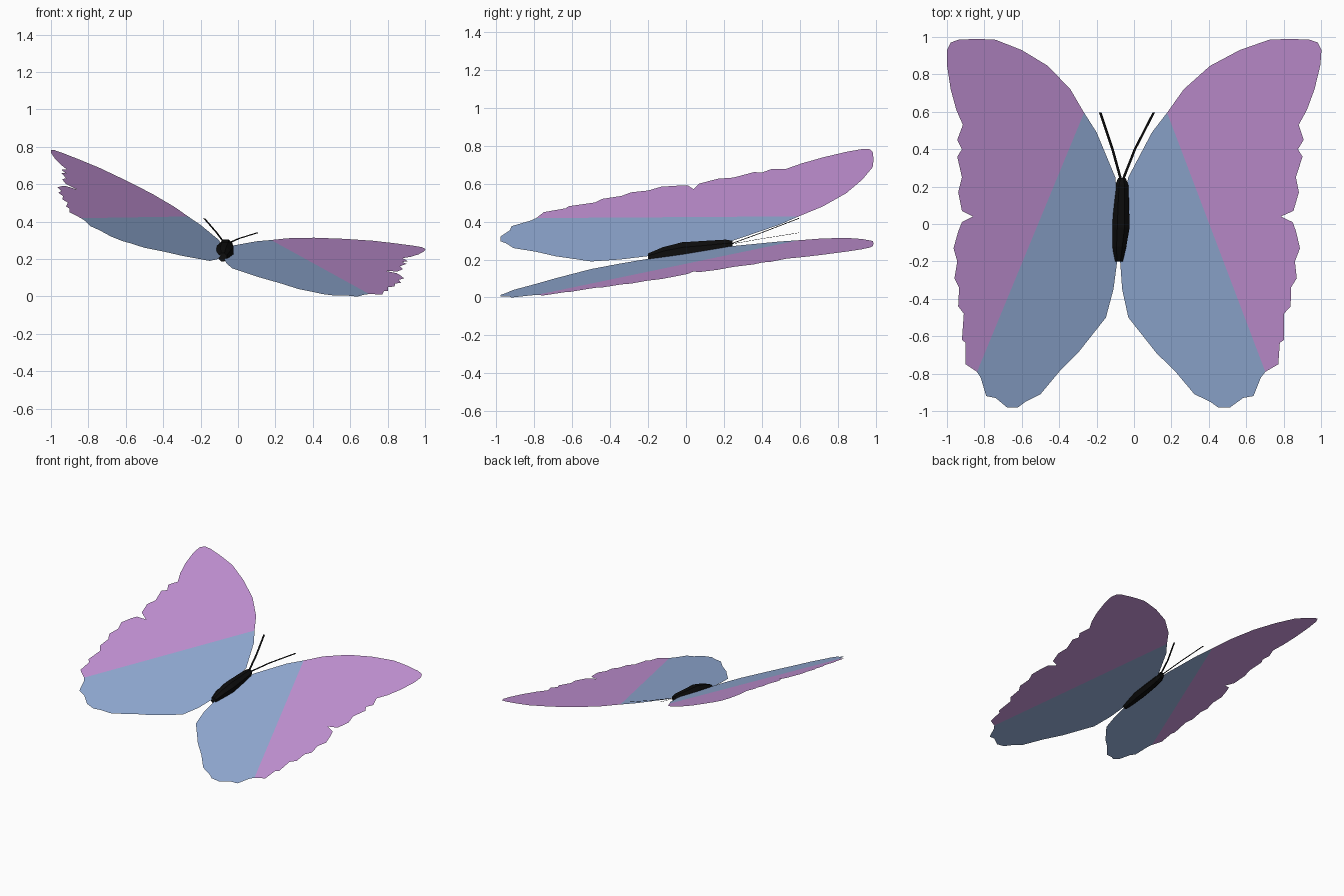
import bpy, bmesh, math
from mathutils import Vector

if "Cube" in bpy.data.objects:
    bpy.data.objects.remove(bpy.data.objects["Cube"])


def material(name, rgb):
    m = bpy.data.materials.new(name)
    m.diffuse_color = (*rgb, 1)
    m.use_nodes = True
    m.node_tree.nodes["Principled BSDF"].inputs["Base Color"].default_value = m.diffuse_color
    return m


BLUE = material("wing blue", (0.305, 0.434, 0.70))
LILAC = material("wing lilac", (0.578, 0.305, 0.70))
BLACK = material("body black", (0.004, 0.004, 0.004))


def finish(bm, name, mats):
    me = bpy.data.meshes.new(name)
    bm.to_mesh(me)
    bm.free()
    ob = bpy.data.objects.new(name, me)
    for m in mats:
        me.materials.append(m)
    bpy.context.collection.objects.link(ob)
    return ob


# Wing planform seen from above: leading edge, root, rear lobe, scalloped edge
OUTLINE = [(-.27, .6), (-.2, .49), (-.1, .25), (-.085, .1), (-.08, -.1), (-.09, -.2),
           (-.11, -.35), (-.15, -.5), (-.3, -.69), (-.4, -.79), (-.5, -.91),
           (-.58, -.95), (-.62, -.98), (-.68, -.98), (-.74, -.93), (-.79, -.92),
           (-.82, -.82), (-.84, -.79), (-.9, -.75), (-.9, -.635), (-.92, -.62),
           (-.91, -.48), (-.94, -.44), (-.935, -.34), (-.96, -.29), (-.945, -.2),
           (-.965, -.13), (-.94, -.04), (-.92, .01), (-.86, .04), (-.92, .07),
           (-.94, .17), (-.92, .25), (-.945, .36), (-.92, .4), (-.945, .45),
           (-.915, .53), (-.95, .61), (-.98, .72), (-1, .85), (-1, .93),
           (-.98, .97), (-.94, .985), (-.84, .99), (-.74, .985), (-.6, .93),
           (-.46, .845), (-.34, .72)]
SPLIT_A, SPLIT_B = Vector((-.265, .6, 0)), Vector((-.835, -.78, 0))


def wing(name, place):
    bm = bmesh.new()
    bm.faces.new([bm.verts.new((x, y, 0)) for x, y in OUTLINE])
    bmesh.ops.triangulate(bm, faces=bm.faces[:])
    # cut along the colour border, lilac on the outer side
    d = SPLIT_B - SPLIT_A
    n = Vector((d.y, -d.x, 0)).normalized()
    bmesh.ops.bisect_plane(bm, geom=bm.verts[:] + bm.edges[:] + bm.faces[:],
                           plane_co=SPLIT_A, plane_no=n)
    outward = 1 if n.x < 0 else -1
    for f in bm.faces:
        side = (f.calc_center_median() - SPLIT_A).dot(n) * outward
        f.material_index = 1 if side > 0 else 0
    for v in bm.verts:
        v.co = place(v.co.x, v.co.y)
    bm.normal_update()
    for f in bm.faces:
        if f.normal.z < 0:
            f.normal_flip()
    return finish(bm, name, [BLUE, LILAC])


def left_place(x, y):
    return Vector((x, y, .19 - .405 * (x + .15) + .174 * (y + .5)))


def right_place(x, y):
    # same planform, mirrored and rolled flatter
    x = -.158 - 1.093 * x + .0724 * y
    return Vector((x, y, .25 - .123 * (x - 1) + .162 * (y - .9)))


wing("left_wing", left_place)
wing("right_wing", right_place)

# Body: faceted spindle of eight-sided rings (x, y, z, radius)
RINGS = [(-.082, -.2, .21, .024), (-.078, -.12, .229, .04), (-.07, -.02, .245, .05),
         (-.068, .1, .257, .045), (-.065, .21, .271, .037), (-.065, .245, .279, .022)]
bm = bmesh.new()
rings = []
for x, y, z, r in RINGS:
    rings.append([bm.verts.new((x + r * math.cos(a), y, z + r * math.sin(a)))
                  for a in (math.tau * (i + .5) / 8 for i in range(8))])
for a, b in zip(rings, rings[1:]):
    for i in range(8):
        j = (i + 1) % 8
        bm.faces.new((a[i], a[j], b[j], b[i]))
bm.faces.new(rings[0])
bm.faces.new(rings[-1])
bmesh.ops.recalc_face_normals(bm, faces=bm.faces[:])
finish(bm, "body", [BLACK])


# Antennae: flat ribbons
def antenna(name, path):
    bm = bmesh.new()
    pairs = [[bm.verts.new((x + s * .007, y, z + s * tilt)) for s in (-1, 1)]
             for x, y, z, tilt in path]
    for a, b in zip(pairs, pairs[1:]):
        bm.faces.new((a[0], a[1], b[1], b[0]))
    finish(bm, name, [BLACK])


antenna("left_antenna", [(-.068, .23, .28, -.002), (-.115, .4, .342, -.002),
                         (-.18, .595, .417, -.002)])
antenna("right_antenna", [(-.062, .23, .28, -.001), (.005, .4, .31, -.001),
                          (.105, .595, .341, -.001)])
